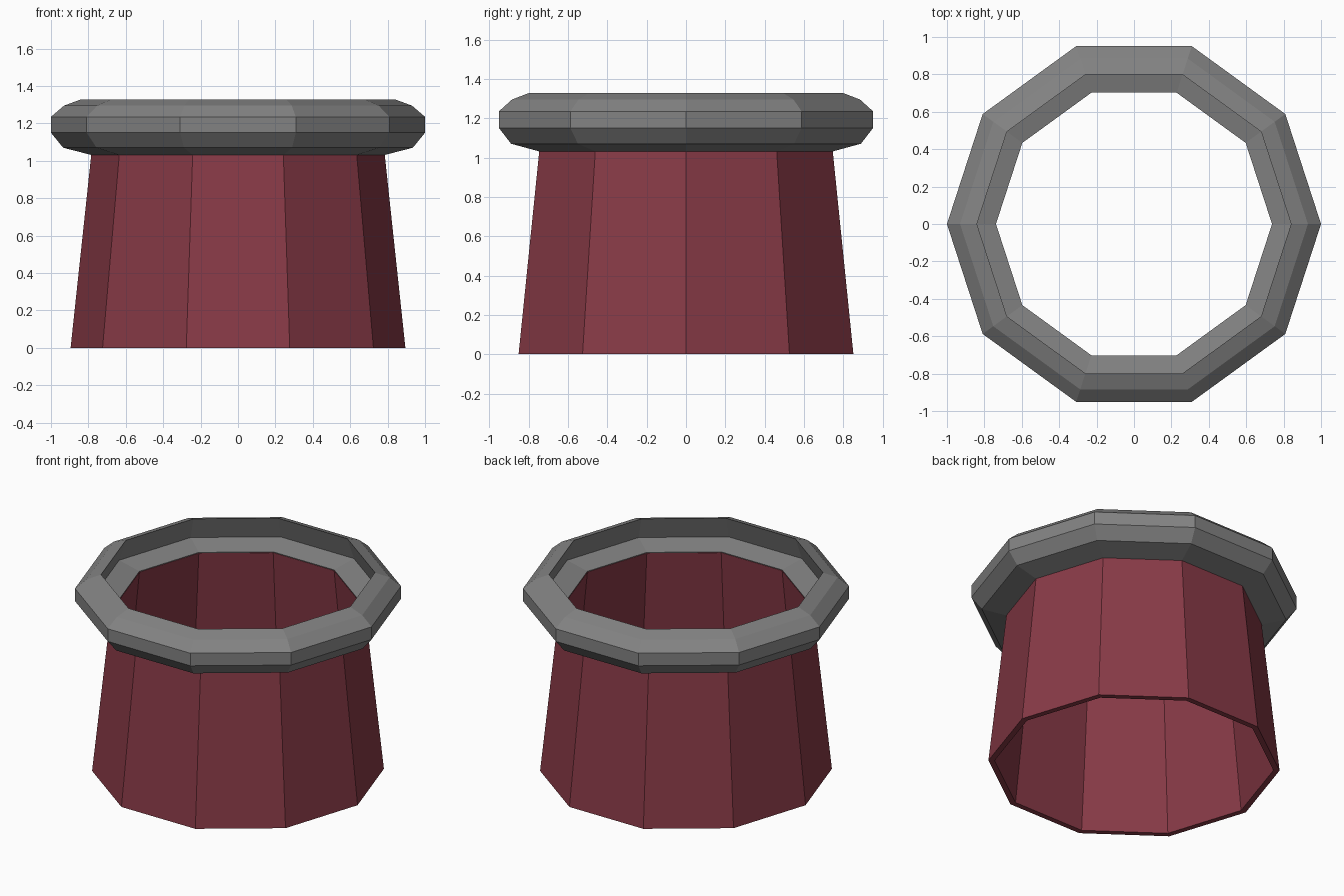
import bpy, bmesh, math

if "Cube" in bpy.data.objects:
    bpy.data.objects.remove(bpy.data.objects["Cube"])

SIDES = 10


def material(name, rgb):
    m = bpy.data.materials.new(name)
    m.diffuse_color = (*rgb, 1)
    m.use_nodes = True
    m.node_tree.nodes["Principled BSDF"].inputs["Base Color"].default_value = m.diffuse_color
    return m


def lathe(name, profile, mat):
    """Spin a closed (radius, height) profile into a ten-sided ring."""
    bm = bmesh.new()
    rings = []
    for i in range(SIDES):
        a = 2 * math.pi * i / SIDES
        rings.append([bm.verts.new((r * math.cos(a), r * math.sin(a), z))
                      for r, z in profile])
    n = len(profile)
    for i in range(SIDES):
        p, q = rings[i], rings[(i + 1) % SIDES]
        for j in range(n):
            k = (j + 1) % n
            bm.faces.new((p[j], q[j], q[k], p[k]))
    bmesh.ops.recalc_face_normals(bm, faces=bm.faces[:])
    mesh = bpy.data.meshes.new(name)
    bm.to_mesh(mesh)
    bm.free()
    mesh.materials.append(mat)
    obj = bpy.data.objects.new(name, mesh)
    bpy.context.collection.objects.link(obj)
    return obj


red = material("dark_red", (0.245, 0.042, 0.062))
grey = material("mid_grey", (0.225, 0.225, 0.225))

# Tapered hollow pipe wall, open at both ends
lathe("pipe_body", [(0.895, 0), (0.773, 1.14), (0.738, 1.14), (0.857, 0)], red)

# Bevelled collar with an undercut lip and an inner ledge
lathe("collar", [
    (0.78, 1.03), (0.935, 1.07), (1.0, 1.15), (1.0, 1.235),
    (0.93, 1.295), (0.84, 1.328), (0.89, 1.18), (0.738, 1.146),
], grey)
